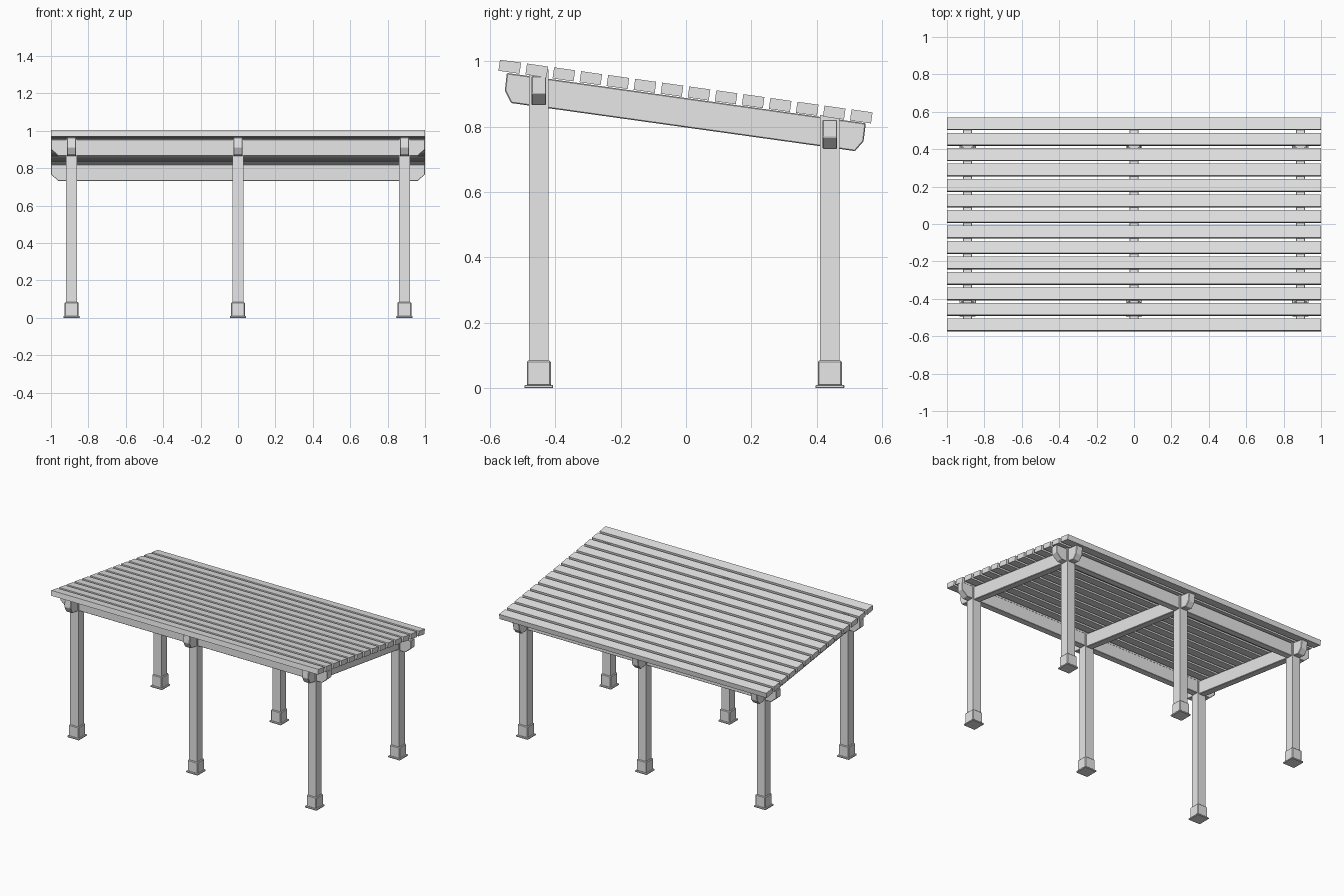
import bpy, bmesh, math

if "Cube" in bpy.data.objects:
    bpy.data.objects.remove(bpy.data.objects["Cube"])

wood = bpy.data.materials.new("plain grey")
wood.diffuse_color = (0.8, 0.8, 0.8, 1)
wood.use_nodes = True
wood.node_tree.nodes["Principled BSDF"].inputs["Base Color"].default_value = wood.diffuse_color


def finish(bm, name, bevel=0.0):
    bmesh.ops.recalc_face_normals(bm, faces=bm.faces)
    me = bpy.data.meshes.new(name)
    bm.to_mesh(me)
    bm.free()
    me.materials.append(wood)
    ob = bpy.data.objects.new(name, me)
    bpy.context.collection.objects.link(ob)
    if bevel:
        mod = ob.modifiers.new("edge", 'BEVEL')
        mod.width = bevel
        mod.segments = 1
    return ob


def box(name, c, s, bevel=0.0):
    bm = bmesh.new()
    bmesh.ops.create_cube(bm, size=1)
    for v in bm.verts:
        v.co = [v.co[i] * s[i] for i in range(3)]
    ob = finish(bm, name, bevel)
    ob.location = c
    return ob


def prism(name, pts, offset, axis, centre, width, bevel=0.0):
    """Extrude a profile (u, z) by width; axis is the extrusion direction."""
    bm = bmesh.new()
    rings = []
    for side in (-0.5, 0.5):
        d = centre + side * width
        rings.append([bm.verts.new((d, u, z + offset) if axis == 'x' else (u, d, z + offset))
                      for u, z in pts])
    n = len(pts)
    bm.faces.new(rings[0])
    bm.faces.new(rings[1][::-1])
    for i in range(n):
        j = (i + 1) % n
        bm.faces.new((rings[0][i], rings[0][j], rings[1][j], rings[1][i]))
    return finish(bm, name, bevel)


XS = (-0.89, 0.0, 0.89)

# posts with stepped feet
for label, y, top in (("front", -0.45, 0.975), ("back", 0.44, 0.835)):
    for i, x in enumerate(XS):
        box(f"{label}_post_{i}", (x, y, (top + 0.05) / 2), (0.06, 0.06, top - 0.05))
        box(f"{label}_post_base_{i}", (x, y, 0.0455), (0.074, 0.074, 0.077), 0.004)
        box(f"{label}_base_plate_{i}", (x, y, 0.005), (0.088, 0.088, 0.01), 0.002)

# long beams with chamfered lower ends
beam = [(-1, 0.088), (-1, 0.035), (-0.96, 0), (0.96, 0), (1, 0.035), (1, 0.088)]
prism("front_beam", beam, 0.866, 'y', -0.45, 0.044, 0.002)
prism("back_beam", beam, 0.732, 'y', 0.44, 0.044, 0.002)

# sloping rafters with cut tails
rafter = [(-0.548, 0.964), (-0.554, 0.91), (-0.535, 0.872),
          (0.517, 0.725), (0.543, 0.755), (0.55, 0.81)]
for i, x in enumerate(XS):
    prism(f"rafter_{i}", rafter, 0, 'x', x, 0.048, 0.003)

# roof slats
for i in range(14):
    t = i / 13
    s = box(f"roof_slat_{i}", (0, -0.539 + 1.075 * t, 0.983 - 0.152 * t), (2, 0.065, 0.034))
    s.rotation_euler.x = -math.radians(8.05)
